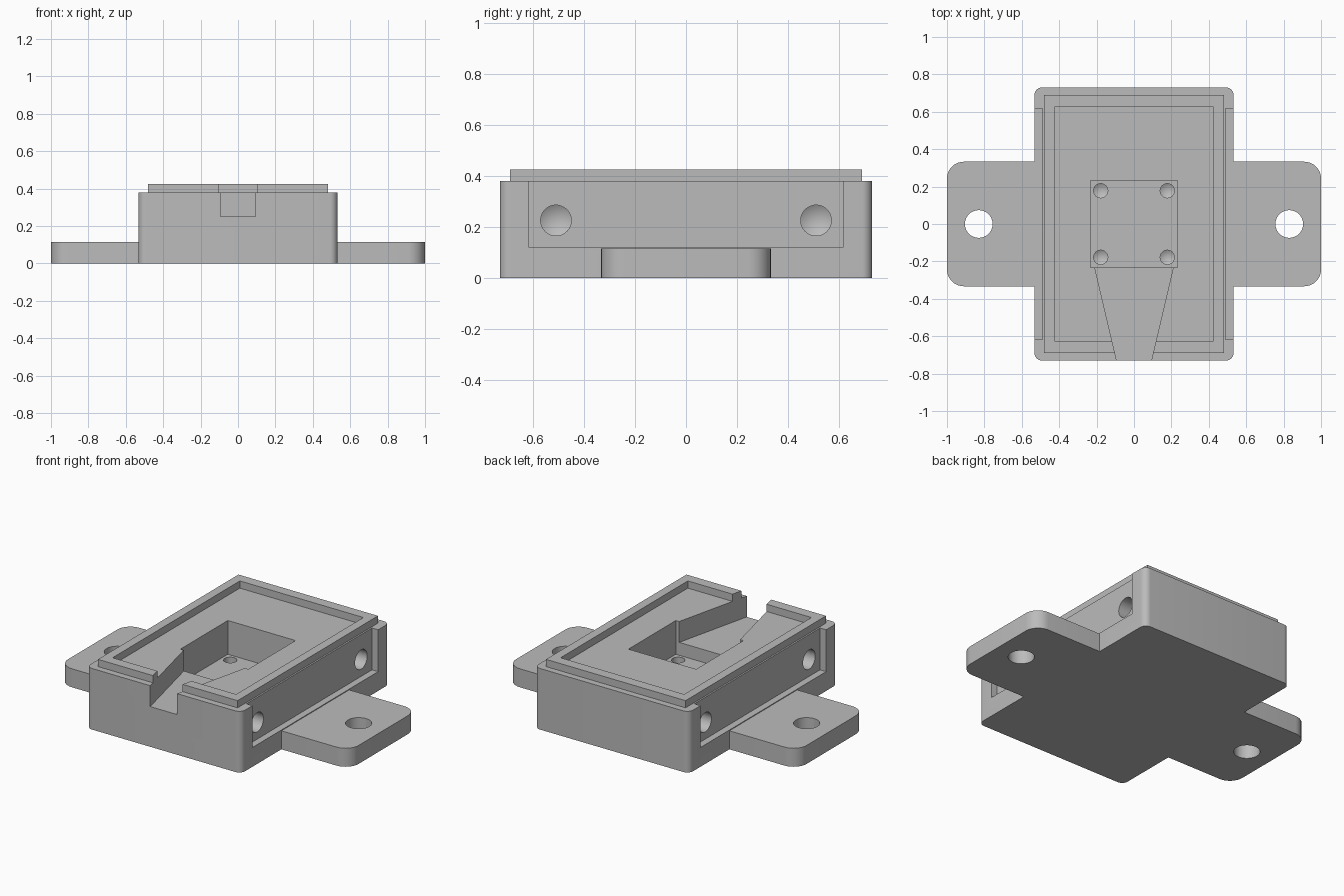
import bpy
import bmesh
from math import cos, sin, pi, radians
from mathutils import Matrix, Vector

cube = bpy.data.objects.get("Cube")
if cube:
    bpy.data.objects.remove(cube, do_unlink=True)

grey = bpy.data.materials.new("plain grey")
grey.use_nodes = True
COLOUR = (0.5, 0.5, 0.5, 1)
grey.diffuse_color = COLOUR
grey.node_tree.nodes["Principled BSDF"].inputs["Base Color"].default_value = COLOUR

BODY_X, BODY_Y, BODY_TOP = 0.532, 0.73, 0.38
LIP_TOP = 0.425
POCKET, POCKET_FLOOR = 0.233, 0.17
ABOVE = 0.6


def finish(name, bm):
    bmesh.ops.recalc_face_normals(bm, faces=bm.faces)
    mesh = bpy.data.meshes.new(name)
    bm.to_mesh(mesh)
    bm.free()
    mesh.materials.append(grey)
    obj = bpy.data.objects.new(name, mesh)
    bpy.context.collection.objects.link(obj)
    return obj


def prism(name, outline, z0, z1):
    """Extrude a flat outline upward."""
    bm = bmesh.new()
    face = bm.faces.new([bm.verts.new((x, y, z0)) for x, y in outline])
    top = bmesh.ops.extrude_face_region(bm, geom=[face])["geom"]
    verts = [v for v in top if isinstance(v, bmesh.types.BMVert)]
    bmesh.ops.translate(bm, verts=verts, vec=(0, 0, z1 - z0))
    return finish(name, bm)


def rectangle(hx, hy, radius=0, steps=8, cx=0):
    """Centred rectangle outline with optional rounded corners."""
    if not radius:
        return [(cx - hx, -hy), (cx + hx, -hy), (cx + hx, hy), (cx - hx, hy)]
    points = []
    for i, (sx, sy) in enumerate([(1, 1), (-1, 1), (-1, -1), (1, -1)]):
        for k in range(steps + 1):
            a = (i + k / steps) * pi / 2
            points.append((cx + sx * (hx - radius) + radius * cos(a),
                           sy * (hy - radius) + radius * sin(a)))
    return points


def drill(name, position, direction, radius, depth, segments=48):
    """Blind hole with a conical end, entering along direction."""
    bm = bmesh.new()
    rings = [[bm.verts.new((radius * cos(2 * pi * i / segments),
                            radius * sin(2 * pi * i / segments), z))
              for i in range(segments)] for z in (-0.03, depth)]
    tip = bm.verts.new((0, 0, depth + radius * 0.6))
    bm.faces.new(rings[0])
    for i in range(segments):
        j = (i + 1) % segments
        bm.faces.new((rings[0][i], rings[0][j], rings[1][j], rings[1][i]))
        bm.faces.new((rings[1][i], rings[1][j], tip))
    turn = Vector((0, 0, 1)).rotation_difference(Vector(direction)).to_matrix().to_4x4()
    bm.transform(Matrix.Translation(position) @ turn)
    return finish(name, bm)


def combine(target, tool, operation):
    """Apply a boolean and discard its tool."""
    tool.hide_render = True
    mod = target.modifiers.new(tool.name, "BOOLEAN")
    mod.operation, mod.solver, mod.object = operation, "EXACT", tool
    bpy.ops.object.select_all(action="DESELECT")
    bpy.context.view_layer.objects.active = target
    target.select_set(True)
    bpy.ops.object.modifier_apply(modifier=mod.name)
    bpy.data.objects.remove(tool, do_unlink=True)


# Block, mounting tabs and raised rim
block = prism("mounting_block", rectangle(BODY_X, BODY_Y, 0.04), 0, BODY_TOP)
combine(block, prism("mounting_tabs", rectangle(1, 0.333, 0.09), 0, 0.115), "UNION")
combine(block, prism("raised_rim", rectangle(0.48, 0.69), 0.3, LIP_TOP), "UNION")

# Shallow tray inside the rim, square pocket and tapered cable channel
cuts = [
    prism("tray_cut", rectangle(0.425, 0.625), BODY_TOP, ABOVE),
    prism("pocket_cut", rectangle(POCKET, POCKET), POCKET_FLOOR, ABOVE),
    prism("channel_cut", [(-0.088, -0.75), (0.088, -0.75), (0.215, -0.21), (-0.215, -0.21)],
          0.25, ABOVE),
]

# Screw holes in the pocket floor
for x in (-0.178, 0.178):
    for y in (-0.178, 0.178):
        cuts.append(drill("pocket_screw_cut", (x, y, POCKET_FLOOR), (0, 0, -1), 0.038, 0.08))

# Side recesses, side screw holes and tab through holes
for side in (-1, 1):
    cuts.append(prism("side_recess_cut", rectangle(0.06, 0.617, cx=side * 0.55), 0.12, ABOVE))
    for y in (-0.51, 0.51):
        cuts.append(drill("side_screw_cut", (side * 0.49, y, 0.225), (-side, 0, 0), 0.06, 0.15))
    cuts.append(prism("tab_hole_cut", rectangle(0.074, 0.074, 0.0739, 12, side * 0.83), -0.1, 0.2))

for cut in cuts:
    combine(block, cut, "DIFFERENCE")

bpy.ops.object.shade_smooth_by_angle(angle=radians(25))
